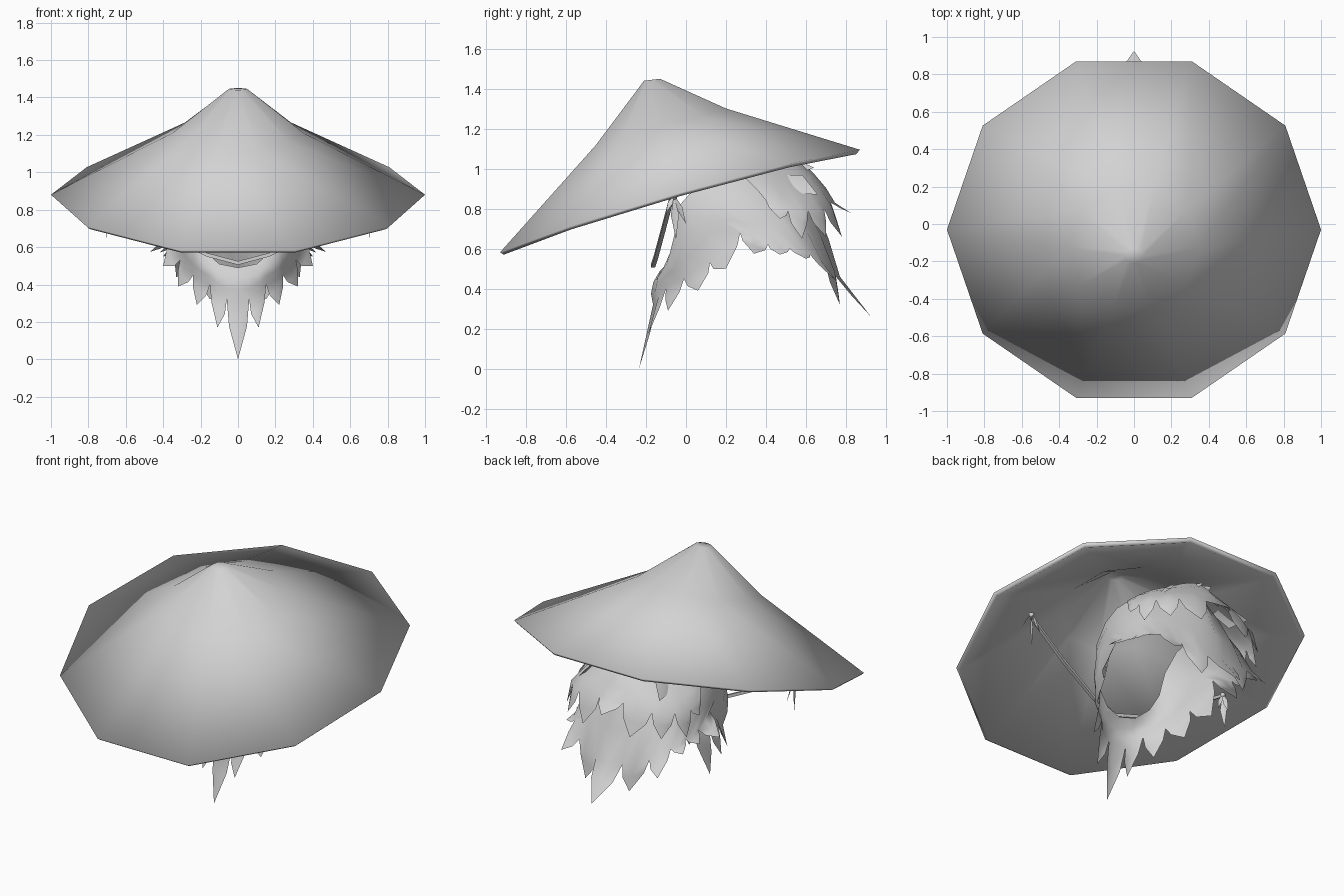
import bpy, bmesh, math
from mathutils import Vector

if "Cube" in bpy.data.objects:
    bpy.data.objects.remove(bpy.data.objects["Cube"])

GREY = (0.65, 0.65, 0.65, 1)
grey = bpy.data.materials.new("plain grey")
grey.use_nodes = True
grey.diffuse_color = GREY
grey.node_tree.nodes["Principled BSDF"].inputs["Base Color"].default_value = GREY


def finish(bm, name, mirror=False):
    bmesh.ops.recalc_face_normals(bm, faces=bm.faces)
    mesh = bpy.data.meshes.new(name)
    bm.to_mesh(mesh)
    bm.free()
    mesh.materials.append(grey)
    mesh.shade_smooth()
    ob = bpy.data.objects.new(name, mesh)
    bpy.context.collection.objects.link(ob)
    if mirror:
        mod = ob.modifiers.new("mirror", 'MIRROR')
        mod.merge_threshold = 0.001
    return ob


# --- Straw hat: a thin hollow ten-sided cone, outer rings then inner rings ---
def ring(bm, cy, rx, ry, z, slope, arch=0.0):
    out = []
    for k in range(10):
        a = math.tau * k / 10
        y = ry * math.sin(a)
        out.append(bm.verts.new((rx * math.cos(a), cy + y,
                                 z + slope * y + arch * abs(math.cos(a)))))
    return out


bm = bmesh.new()
rings = [ring(bm, -0.17, 0.05, 0.042, 1.445, 0.12),
         ring(bm, -0.125, 0.35, 0.342, 1.21, 0.28),
         ring(bm, -0.03, 1.0, 0.946, 0.82, 0.285, 0.06),
         ring(bm, -0.03, 0.98, 0.927, 0.803, 0.285, 0.06),
         ring(bm, -0.125, 0.34, 0.332, 1.187, 0.28),
         ring(bm, -0.17, 0.045, 0.038, 1.42, 0.12)]
for up, low in zip(rings, rings[1:]):
    for k in range(10):
        j = (k + 1) % 10
        bm.faces.new((up[k], up[j], low[j], low[k]))
bm.faces.new(rings[0])
bm.faces.new(rings[-1])
finish(bm, "straw_hat")


# --- Hair sheets: an upper edge, a bulging middle and a row of leaf-shaped spikes ---
def resample(points, n):
    """Spread n points evenly along the list of points."""
    out = []
    for i in range(n):
        t = i * (len(points) - 1) / (n - 1)
        k = min(int(t), len(points) - 2)
        out.append(Vector(points[k]).lerp(Vector(points[k + 1]), t - k))
    return out


def hair_sheet(name, top, tips, valleys, bulge):
    tips = [Vector(p) for p in tips]
    valleys = [Vector(p) for p in valleys]
    n = len(tips) + len(valleys)
    top = resample(top, n)
    bm = bmesh.new()
    columns = []
    for i in range(n):
        k = i // 2
        if i % 2:
            base = valleys[k]
        elif 0 < k < len(valleys):
            base = (valleys[k - 1] + valleys[k]) / 2
            base += Vector((base.x, base.y - 0.25, 0)) * 0.04
        else:
            base = valleys[0 if k == 0 else -1].copy()
            if abs(tips[k].x) < 0.001:
                base.x = 0
                base.y += 0.02 if base.y > 0.25 else -0.02
        column = []
        for f in (0, 0.33, 0.67, 1):
            p = top[i].lerp(base, f)
            out = Vector((p.x, p.y - 0.25, 0)).normalized()
            p += out * bulge * math.sin(math.pi * f)
            column.append(bm.verts.new(p))
        columns.append(column)
    for a, b in zip(columns, columns[1:]):
        for r in range(3):
            bm.faces.new((a[r], b[r], b[r + 1], a[r + 1]))
    for k, tip in enumerate(tips):
        i = 2 * k
        base = columns[i][3]
        point = bm.verts.new(tip)
        mid = bm.verts.new(base.co.lerp(tip, 0.45))
        for j in (i - 1, i + 1):
            if 0 <= j < n:
                edge = columns[j][3]
                side = bm.verts.new(edge.co.lerp(tip, 0.45) + (edge.co - base.co) * 0.25)
                bm.faces.new((edge, base, mid, side))
                bm.faces.new((side, mid, point))
    return finish(bm, name, mirror=True)


# Beard and mane, from the chin round to the nape
hair_sheet(
    "beard_and_mane",
    [(0, -.13, .49), (.1, -.11, .51), (.18, -.08, .58), (.23, -.055, .68),
     (.25, -.03, .82), (.26, .06, .92), (.27, .17, .96), (.24, .30, .99),
     (.18, .39, 1.01), (.10, .47, 1.03), (0, .53, 1.04)],
    [(0, -.235, 0), (.11, -.19, .17), (.22, -.09, .29), (.32, .06, .39),
     (.40, .2, .5), (.47, .34, .575), (.42, .47, .57), (.40, .60, .55),
     (.33, .75, .44), (.15, .77, .32), (0, .925, .26)],
    [(.06, -.145, .32), (.15, -.10, .40), (.24, -.01, .45), (.31, .12, .53),
     (.35, .27, .68), (.37, .41, .62), (.36, .52, .60), (.33, .62, .57),
     (.24, .70, .51), (.09, .75, .46)],
    0.025)

# Shorter layer over the back of the head
hair_sheet(
    "back_hair_layer",
    [(.26, .28, .97), (.22, .38, 1.0), (.14, .46, 1.02), (.07, .53, 1.04), (0, .56, 1.05)],
    [(.37, .34, .83), (.42, .47, .75), (.41, .58, .65), (.32, .70, .66),
     (.16, .78, .66), (0, .83, .775)],
    [(.38, .40, .84), (.39, .51, .79), (.35, .61, .79), (.25, .69, .80), (.08, .725, .83)],
    0.02)


# --- Loose pointed locks and ribbon ends ---
def leaves(name, specs):
    """Each leaf: root, tip and half width."""
    bm = bmesh.new()
    for root, tip, w in specs:
        root, tip = Vector(root), Vector(tip)
        mid = root.lerp(tip, 0.45)
        out = Vector((root.x, root.y - 0.25, 0)).normalized()
        side = (tip - root).cross(out).normalized() * w
        a, b, l, r, m = [bm.verts.new(p) for p in
                         (root, tip, mid + side, mid - side, mid + out * w * 0.4)]
        for tri in ((a, l, m), (l, b, m), (a, m, r), (m, b, r)):
            bm.faces.new(tri)
    return finish(bm, name, mirror=True)


leaves("loose_locks", [
    ((.03, .52, 1.01), (.03, .64, 1.005), .03),
    ((.06, .55, .99), (.05, .69, .88), .06),
    ((.19, .45, .97), (.28, .66, .87), .07),
])
leaves("hat_ribbons", [
    ((.70, -.06, .87), (.705, -.05, .645), .022),
    ((.70, -.06, .87), (.69, .00, .725), .016),
    ((.70, -.06, .87), (.74, -.10, .78), .014),
    ((.70, -.06, .87), (.65, -.04, .75), .016),
])

# --- Knots at the ends of the strap ---
bm = bmesh.new()
bmesh.ops.create_icosphere(bm, subdivisions=1, radius=0.018)
bmesh.ops.translate(bm, verts=bm.verts, vec=(.70, -.06, .86))
finish(bm, "strap_knots", mirror=True)

# --- Chin strap: thin square section following a shallow V ---
bm = bmesh.new()
path = [(.70, -.07, .86), (.42, -.115, .69), (.17, -.15, .56), (0, -.165, .515)]
rows = []
for x, y, z in path:
    rows.append([bm.verts.new((x, y + dy, z + dz)) for dy, dz in
                 ((-.01, -.01), (.01, -.01), (.01, .01), (-.01, .01))])
for a, b in zip(rows, rows[1:]):
    for k in range(4):
        j = (k + 1) % 4
        bm.faces.new((a[k], a[j], b[j], b[k]))
bm.faces.new(rows[0])
strap = finish(bm, "chin_strap", mirror=True)
strap.data.shade_flat()
